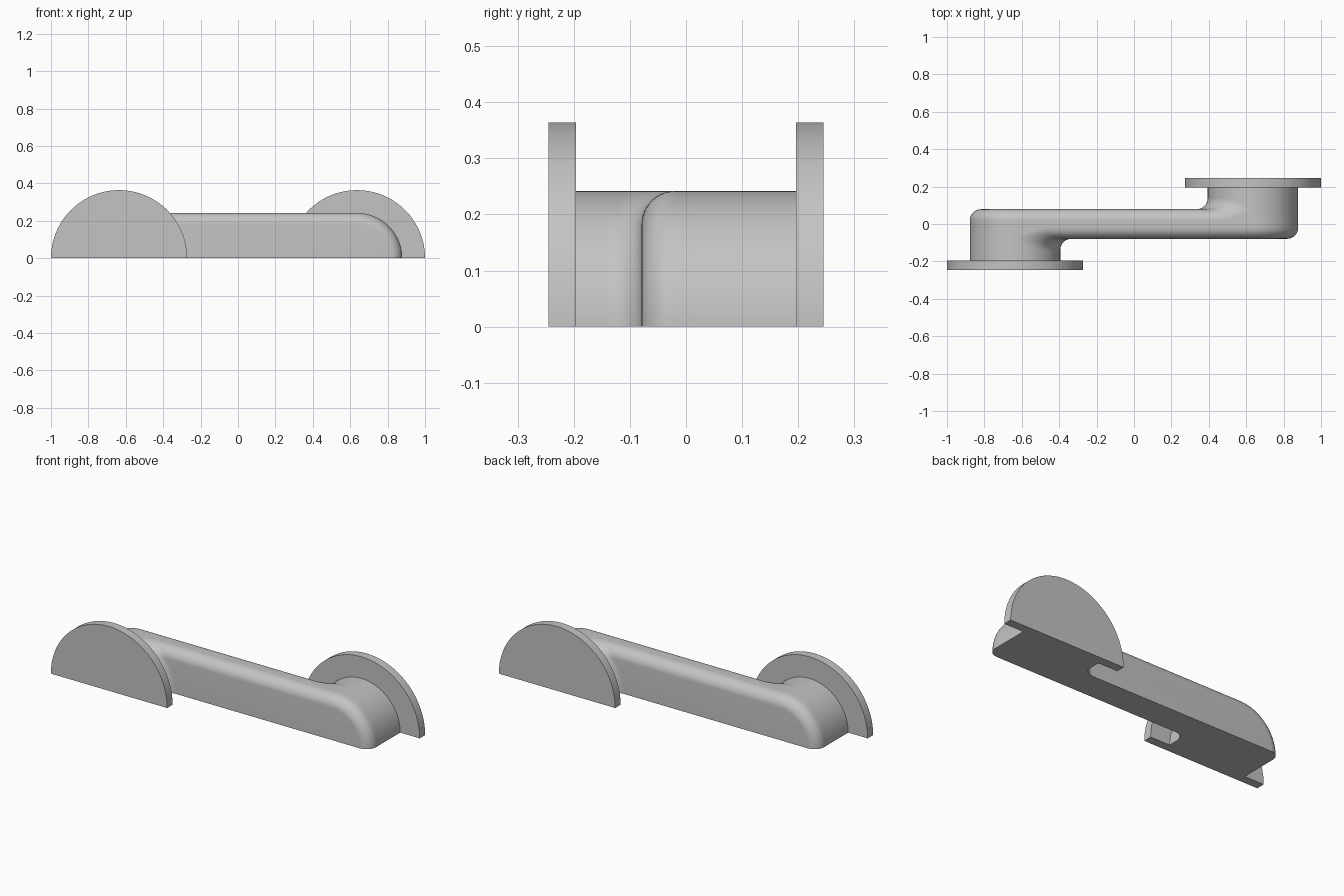
import bpy, bmesh
from math import sin, cos, pi, sqrt, radians

if "Cube" in bpy.data.objects:
    bpy.data.objects.remove(bpy.data.objects["Cube"], do_unlink=True)

CX = 0.636      # distance of each round end from the middle
R = 0.242       # radius of arm ends and bosses
DISC_R = 0.364
HALF = 0.079    # half thickness of the arm
FIL = 0.06      # fillet radius
INNER, OUTER = 0.196, 0.245   # disc faces

grey = bpy.data.materials.new("plain grey")
grey.use_nodes = True
grey.diffuse_color = (0.55, 0.55, 0.55, 1)
grey.node_tree.nodes["Principled BSDF"].inputs["Base Color"].default_value = (0.55, 0.55, 0.55, 1)


def loft(name, rings):
    """Closed skin through rings of equal length, capped at both ends."""
    bm = bmesh.new()
    loops = [[bm.verts.new(p) for p in ring] for ring in rings]
    n = len(loops[0])
    for a, b in zip(loops, loops[1:]):
        for i in range(n):
            j = (i + 1) % n
            bm.faces.new((a[i], a[j], b[j], b[i]))
    bm.faces.new(loops[0])
    bm.faces.new(loops[-1])
    bmesh.ops.remove_doubles(bm, verts=bm.verts, dist=1e-5)
    bmesh.ops.recalc_face_normals(bm, faces=bm.faces)
    mesh = bpy.data.meshes.new(name)
    bm.to_mesh(mesh)
    bm.free()
    mesh.materials.append(grey)
    obj = bpy.data.objects.new(name, mesh)
    bpy.context.collection.objects.link(obj)
    bpy.ops.object.select_all(action='DESELECT')
    obj.select_set(True)
    bpy.context.view_layer.objects.active = obj
    bpy.ops.object.shade_smooth_by_angle(angle=radians(30))


def half_round(cx, r, y, steps=64):
    return [(cx + r * cos(pi * i / steps), y, r * sin(pi * i / steps)) for i in range(steps + 1)]


def arm_outline(r, y, steps=32):
    """Half stadium: quarter round at each end, flat top and bottom."""
    pts = [(CX + r * cos(pi / 2 * i / steps), y, r * sin(pi / 2 * i / steps)) for i in range(steps + 1)]
    return pts + [(-x, y, z) for x, y, z in reversed(pts)]


# Arm with rounded rims on both sides
rim = [(FIL * (1 - sin(t)), HALF - FIL + FIL * cos(t)) for t in [pi / 2 * i / 10 for i in range(11)]]
sections = [(d, -y) for d, y in reversed(rim)][::-1] + [(d, y) for d, y in reversed(rim)]
sections.sort(key=lambda s: s[1])
loft("arm", [arm_outline(R - d, y) for d, y in sections])


def blend_section(z, s, steps=12):
    """Horizontal slice of the concave blend between boss and arm."""
    over = max(0, z - (R - FIL))
    face = -(HALF - FIL) - sqrt(max(0, FIL ** 2 - over ** 2))
    pts = []
    for i in range(steps + 1):
        t = pi / 2 * i / steps
        reach = R + FIL * (1 - cos(t))
        x = -CX + sqrt(max(0, reach ** 2 - z ** 2))
        pts.append((s * x, s * (face - FIL + FIL * sin(t)), z))
    return pts + [(-s * (CX + 0.001), s * face, z)]


# Boss, disc and blend at each end, turned half round for the other end
for s, side in ((1, "right"), (-1, "left")):
    loft(side + "_boss", [half_round(-s * CX, R, -s * y) for y in (HALF - FIL, INNER)])
    loft(side + "_disc", [half_round(-s * CX, DISC_R, -s * y, 96) for y in (INNER, OUTER)])
    levels = [R * sin(pi / 2 * i / 28) for i in range(29)]
    loft(side + "_blend", [blend_section(z, s) for z in levels])
